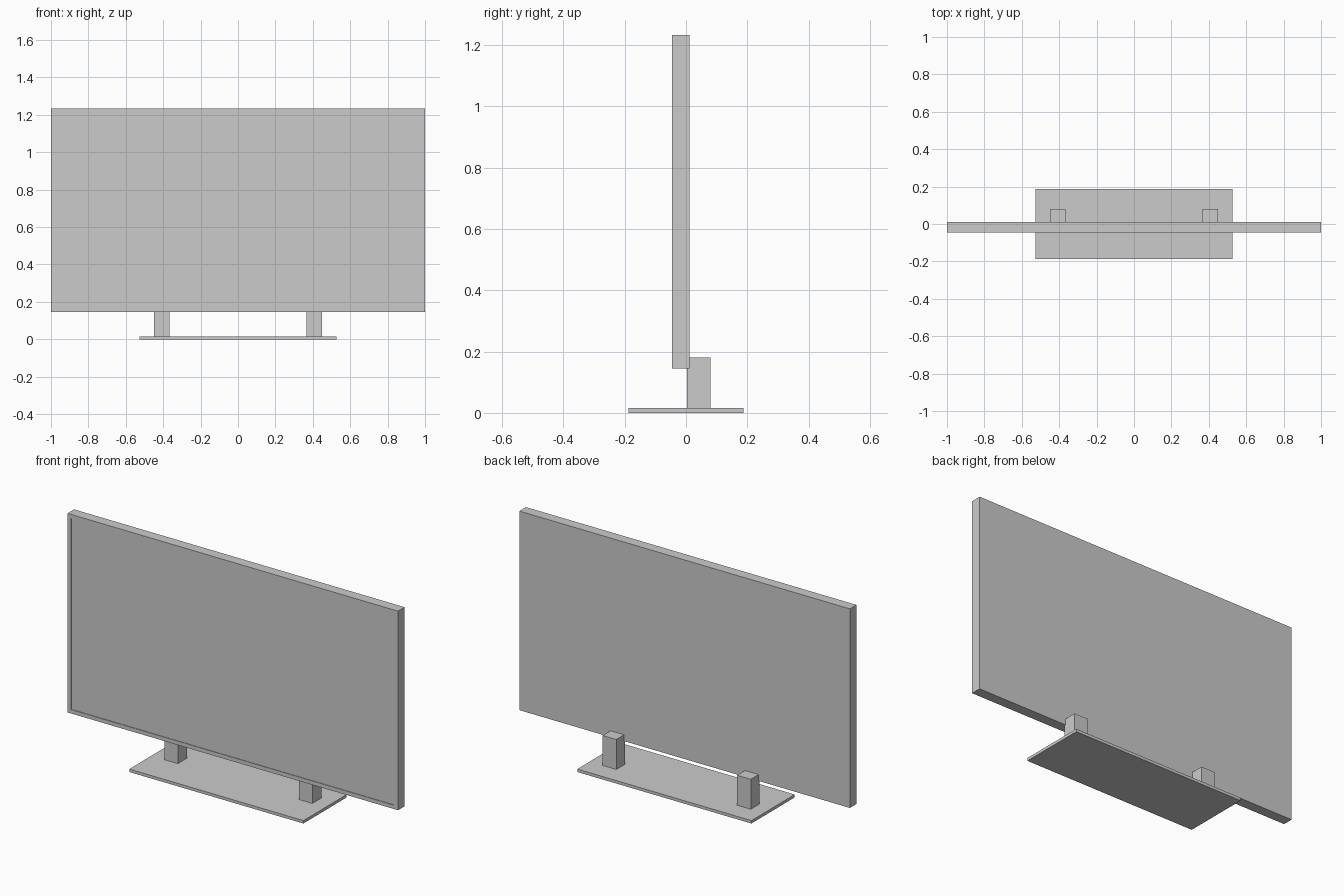
import bpy
import bmesh

if "Cube" in bpy.data.objects:
    bpy.data.objects.remove(bpy.data.objects["Cube"])


def box(name, x, y, z):
    """Box from (min, max) extents on each axis."""
    bm = bmesh.new()
    bmesh.ops.create_cube(bm, size=1)
    for v in bm.verts:
        v.co = [lo + (c + 0.5) * (hi - lo) for c, (lo, hi) in zip(v.co, (x, y, z))]
    mesh = bpy.data.meshes.new(name)
    bm.to_mesh(mesh)
    bm.free()
    obj = bpy.data.objects.new(name, mesh)
    bpy.context.collection.objects.link(obj)
    return obj


# Flat stand plate
box("base_plate", (-0.527, 0.527), (-0.187, 0.187), (0, 0.016))

# Two posts carrying the screen from behind
for side, name in ((-1, "left_post"), (1, "right_post")):
    cx = side * 0.407
    box(name, (cx - 0.041, cx + 0.041), (0.003, 0.08), (0.016, 0.18))

# Screen panel with a thin bezel around a very shallow recessed display
panel = box("screen_panel", (-1, 1), (-0.045, 0.012), (0.145, 1.234))
bm = bmesh.new()
bm.from_mesh(panel.data)
bm.normal_update()
front = min(bm.faces, key=lambda f: f.calc_center_median().y)
bmesh.ops.inset_region(bm, faces=[front], thickness=0.03)
bmesh.ops.inset_region(bm, faces=[front], thickness=0.0002, depth=-0.003)
bm.to_mesh(panel.data)
bm.free()
